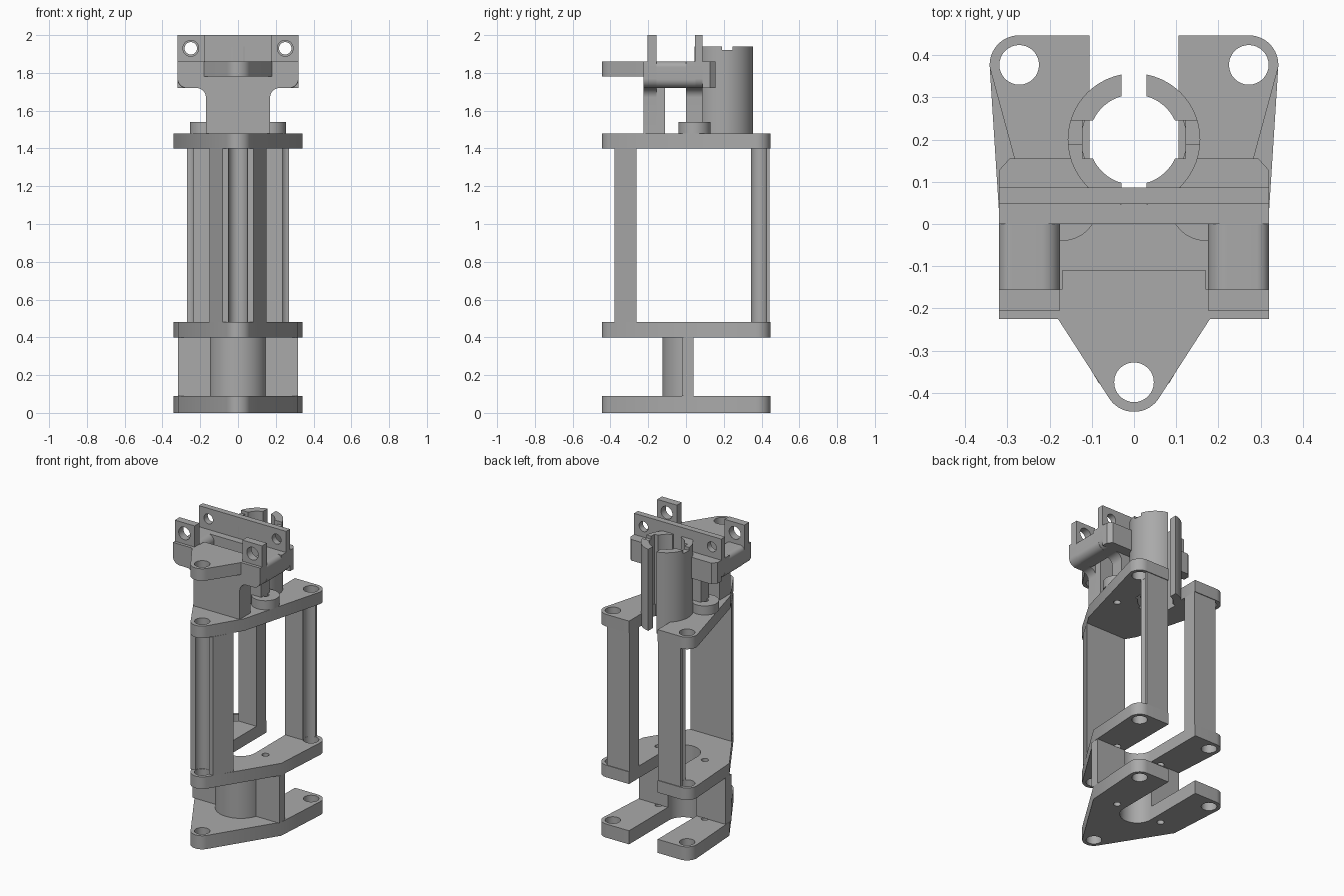
import bpy, bmesh, math
from mathutils import Vector

if "Cube" in bpy.data.objects:
    bpy.data.objects.remove(bpy.data.objects["Cube"], do_unlink=True)

grey = bpy.data.materials.new("plain grey")
grey.use_nodes = True
grey.diffuse_color = (0.4, 0.4, 0.4, 1)
grey.node_tree.nodes["Principled BSDF"].inputs["Base Color"].default_value = (0.4, 0.4, 0.4, 1)

SCREWS = [(0, -0.375), (0.272, 0.377), (-0.272, 0.377)]
PINS = [(0.17, 0.045), (-0.17, 0.045)]


def arc(cx, cy, r, a, b, n=12):
    return [(cx + r * math.cos(math.radians(a + (b - a) * i / n)),
             cy + r * math.sin(math.radians(a + (b - a) * i / n))) for i in range(n + 1)]


def mirrored(half):
    """Close a right-hand outline with its mirror image."""
    return half + [(-x, y) for x, y in reversed(half)]


def flip(pts, s):
    return [(s * x, y) for x, y in pts]


def prism(name, pts, lo, hi, axis="z"):
    """Extrude an outline along z (plan) or y (front elevation)."""
    place = (lambda p, t: (p[0], p[1], t)) if axis == "z" else (lambda p, t: (p[0], t, p[1]))
    bm = bmesh.new()
    face = bm.faces.new([bm.verts.new(place(p, lo)) for p in pts])
    new = bmesh.ops.extrude_face_region(bm, geom=[face])["geom"]
    step = Vector(place((0, 0), hi - lo))
    bmesh.ops.translate(bm, vec=step, verts=[g for g in new if isinstance(g, bmesh.types.BMVert)])
    bmesh.ops.recalc_face_normals(bm, faces=bm.faces)
    mesh = bpy.data.meshes.new(name)
    bm.to_mesh(mesh)
    bm.free()
    mesh.materials.append(grey)
    ob = bpy.data.objects.new(name, mesh)
    bpy.context.collection.objects.link(ob)
    parts.append(ob)
    return ob


def box(name, x0, x1, y0, y1, z0, z1):
    return prism(name, [(x0, y0), (x1, y0), (x1, y1), (x0, y1)], z0, z1)


def rod(x, y, r, lo, hi, axis="z"):
    return prism("cutter", arc(x, y, r, 0, 360 - 360 / 32, 31), lo, hi, axis)


def cut(ob, cutters):
    """Subtract cutters, bake the result and remove the cutters."""
    for c in cutters:
        c.hide_render = True
        mod = ob.modifiers.new("cut", "BOOLEAN")
        mod.operation = "DIFFERENCE"
        mod.solver = "EXACT"
        mod.object = c
    bpy.context.view_layer.update()
    dg = bpy.context.evaluated_depsgraph_get()
    mesh = bpy.data.meshes.new_from_object(ob.evaluated_get(dg))
    ob.modifiers.clear()
    ob.data = mesh
    for c in cutters:
        parts.remove(c)
        bpy.data.objects.remove(c, do_unlink=True)


def nose(corner):
    """Right half of the rounded front tip, tangent to a line to the corner."""
    dx, dy = corner[0], corner[1] + 0.375
    a = math.degrees(math.atan2(dy, dx) - math.acos(0.07 / math.hypot(dx, dy)))
    return arc(0, -0.375, 0.07, -90, a)[1:] + [corner]


def plate(name, z0, z1, corner, slot_y):
    half = nose(corner) + arc(0.272, 0.377, 0.07, -5, 90)
    half += [(0.105, 0.447)] + arc(0, slot_y, 0.105, 0, -85)
    ob = prism(name, mirrored(half), z0, z1)
    cutters = [rod(x, y, 0.047, z0 - 0.1, z1 + 0.1) for x, y in SCREWS]
    cutters += [rod(x, y, 0.022, z0 - 0.1, z1 + 0.1) for x, y in PINS]
    return ob, cutters


parts = []

# Three stacked plates
for name, z0, z1 in (("bottom_plate", 0, 0.09), ("middle_plate", 0.4, 0.48)):
    cut(*plate(name, z0, z1, (0.318, 0), 0.03))
ob, cutters = plate("upper_plate", 1.4, 1.48, (0.187, -0.2), 0.2)
cut(ob, cutters + [rod(0, 0.2, 0.125, 1.3, 1.6)])

# Lower web with half-round sleeve
web = arc(0, 0.03, 0.155, -90, -18.8)[1:] + [(0.318, -0.02), (0.318, 0.04), (0.105, 0.04)]
web += arc(0, 0.03, 0.105, 0, -85)
prism("lower_web", mirrored(web), 0.09, 0.4)

# Grooved posts between the middle and upper plates
prism("front_post", mirrored([(0.15, -0.262), (0.083, -0.378)] + arc(0, -0.375, 0.05, 0, 85)), 0.48, 1.4)
rear = [(0.105, 0.345)] + arc(0.272, 0.377, 0.048, 221.8, 92) + [(0.27, 0.442), (0.105, 0.442)]
for side, s in (("left", 1), ("right", -1)):
    prism(side + "_rear_post", flip(rear, s), 0.48, 1.4)

# Flared front and rear walls of the head
flare = [(0.17, 1.48)] + arc(0.22, 1.67, 0.05, 180, 90) + arc(0.27, 1.77, 0.05, -90, 0) + [(0.32, 1.86)]
prism("front_wall", mirrored(flare), -0.225, -0.155, "y")
box("front_wall_core", -0.17, 0.17, -0.155, -0.11, 1.48, 1.86)
prism("rear_wall", mirrored(flare), 0.0, 0.087, "y")

# Front shelf with screw hole
shelf = prism("front_shelf", mirrored(nose((0.18, -0.225))), 1.78, 1.86)
cut(shelf, [rod(0, -0.375, 0.047, 1.7, 2)])

# Raised rear plate with two pin holes
rail = box("rear_rail", -0.32, 0.32, 0.047, 0.087, 1.86, 2.0)
cut(rail, [rod(s * 0.25, 1.93, 0.033, 0, 0.2, "y") for s in (1, -1)])

for side, s in (("left", 1), ("right", -1)):
    # Front ear
    ear = box(side + "_front_ear", s * 0.175, s * 0.32, -0.205, -0.155, 1.86, 2.0)
    cut(ear, [rod(s * 0.25, 1.93, 0.042, -0.4, 0, "y")])
    # Rounded side arm
    arm = arc(0.275, 1.765, 0.045, -90, 0) + arc(0.29, 1.83, 0.03, 0, 90)
    arm += arc(0.22, 1.815, 0.045, 90, 180) + arc(0.22, 1.765, 0.045, 180, 270)
    prism(side + "_arm", flip(arm, s), -0.155, 0.05, "y")
    # Chamfered block joining the arm to the tube
    block = [(0.11, 0.087), (0.32, 0.087), (0.32, 0.127), (0.295, 0.155), (0.11, 0.155)]
    prism(side + "_tube_block", flip(block, s), 1.72, 1.86)
    # Pin boss on the upper plate
    boss = rod(s * 0.17, 0.045, 0.085, 1.48, 1.54)
    boss.name = side + "_boss"
    cut(boss, [rod(s * 0.17, 0.045, 0.022, 1.4, 1.6)])
    # Half of the split tube
    shell = arc(0, 0.2, 0.157, -79, 79, 24) + arc(0, 0.2, 0.107, 73.7, -73.7, 24)
    tube = prism(side + "_tube_half", flip(shell, s), 1.4, 1.94)
    cut(tube, [box("cutter", s * 0.05, s * 0.122, 0.155, 0.245, 1.3, 2.0),
               box("cutter", s * 0.05, s * 0.2, 0.19, 0.245, 1.92, 2.0)])

# Smooth curved walls, keep hard edges
bpy.ops.object.select_all(action="DESELECT")
for ob in parts:
    ob.select_set(True)
bpy.context.view_layer.objects.active = parts[0]
bpy.ops.object.shade_smooth_by_angle(angle=math.radians(30))
